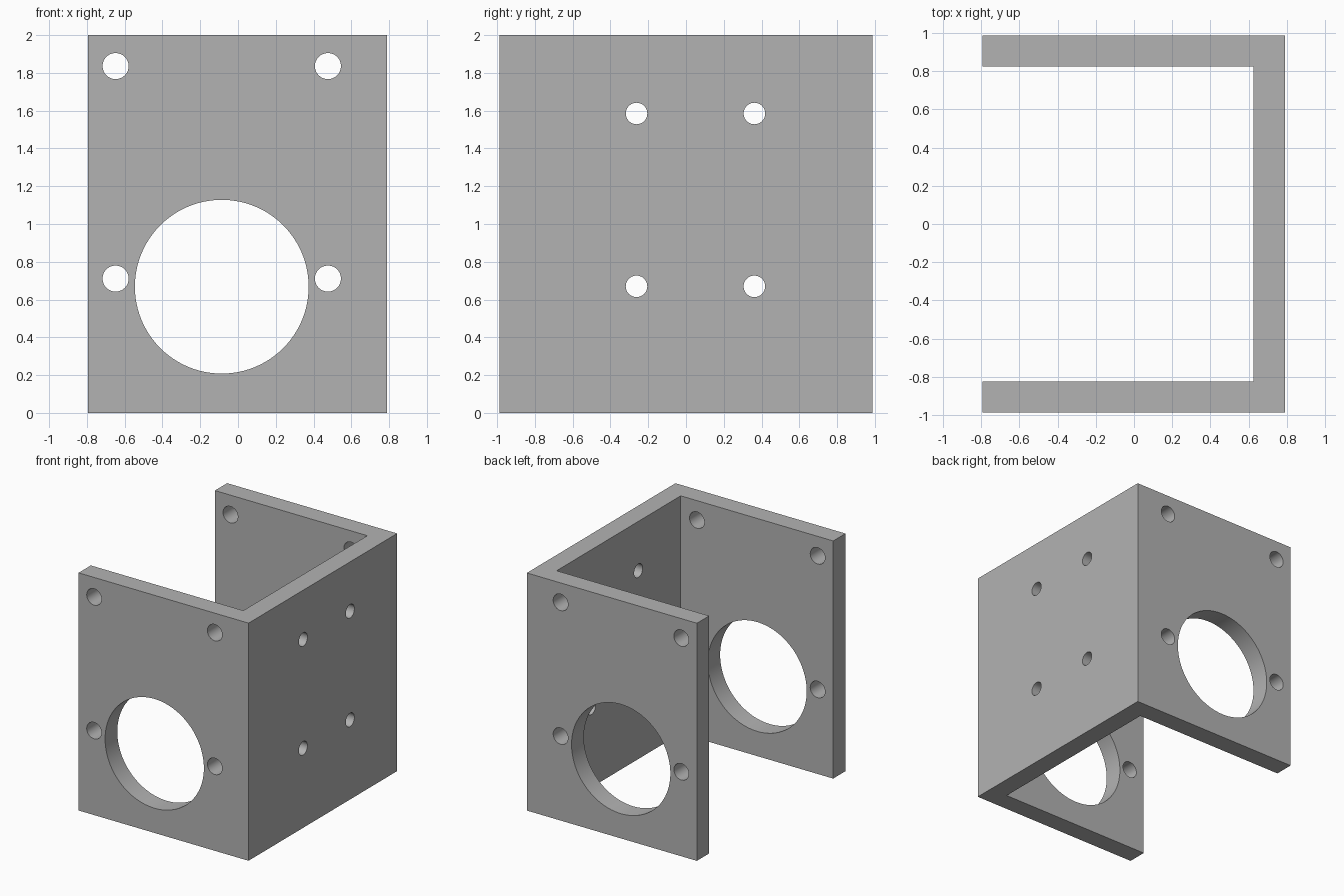
import bpy
import bmesh
from math import radians
from mathutils import Vector

default = bpy.data.objects.get("Cube")
if default:
    bpy.data.objects.remove(default, do_unlink=True)

X0, X1, Y, HEIGHT, WALL = -0.793, 0.79, 0.988, 2.0, 0.163

grey = bpy.data.materials.new("plain grey")
grey.use_nodes = True
colour = (0.45, 0.45, 0.45, 1)
grey.diffuse_color = colour
grey.node_tree.nodes["Principled BSDF"].inputs["Base Color"].default_value = colour

# U-shaped channel: profile extruded upwards
inner_x, inner_y = X1 - WALL, Y - WALL
profile = [(X0, -Y), (X1, -Y), (X1, Y), (X0, Y),
           (X0, inner_y), (inner_x, inner_y), (inner_x, -inner_y), (X0, -inner_y)]
bm = bmesh.new()
base = bm.faces.new([bm.verts.new((x, y, 0)) for x, y in profile])
top = bmesh.ops.extrude_face_region(bm, geom=[base])["geom"]
bmesh.ops.translate(bm, vec=(0, 0, HEIGHT),
                    verts=[v for v in top if isinstance(v, bmesh.types.BMVert)])
bmesh.ops.recalc_face_normals(bm, faces=bm.faces)
mesh = bpy.data.meshes.new("mounting_bracket")
bm.to_mesh(mesh)
bm.free()
bracket = bpy.data.objects.new("mounting_bracket", mesh)
bpy.context.collection.objects.link(bracket)
mesh.materials.append(grey)


def drill(location, axis, radius, depth, sides=48):
    """Cut a round hole through the bracket along an axis."""
    turn = Vector(axis).to_track_quat("Z", "Y").to_euler()
    bpy.ops.mesh.primitive_cylinder_add(vertices=sides, radius=radius, depth=depth,
                                        location=location, rotation=turn)
    cutter = bpy.context.object
    cutter.name = "hole_cutter"
    cutter.hide_render = True
    cutter.data.materials.append(grey)
    cut = bracket.modifiers.new("hole", "BOOLEAN")
    cut.operation = "DIFFERENCE"
    cut.solver = "EXACT"
    cut.object = cutter
    bpy.context.view_layer.objects.active = bracket
    bpy.ops.object.modifier_apply(modifier=cut.name)
    bpy.data.objects.remove(cutter, do_unlink=True)


# Large bore and four screw holes through both front and back walls
drill((-0.086, 0, 0.668), (0, 1, 0), 0.46, 3, 96)
for x in (-0.648, 0.476):
    for z in (0.711, 1.836):
        drill((x, 0, z), (0, 1, 0), 0.069, 3)

# Four smaller screw holes through the side wall
for y in (-0.262, 0.362):
    for z in (0.67, 1.585):
        drill((X1, y, z), (1, 0, 0), 0.057, 1)

# Smooth the bores and keep the edges crisp
bpy.ops.object.select_all(action="DESELECT")
bracket.select_set(True)
bpy.context.view_layer.objects.active = bracket
bpy.ops.object.shade_smooth_by_angle(angle=radians(30))
